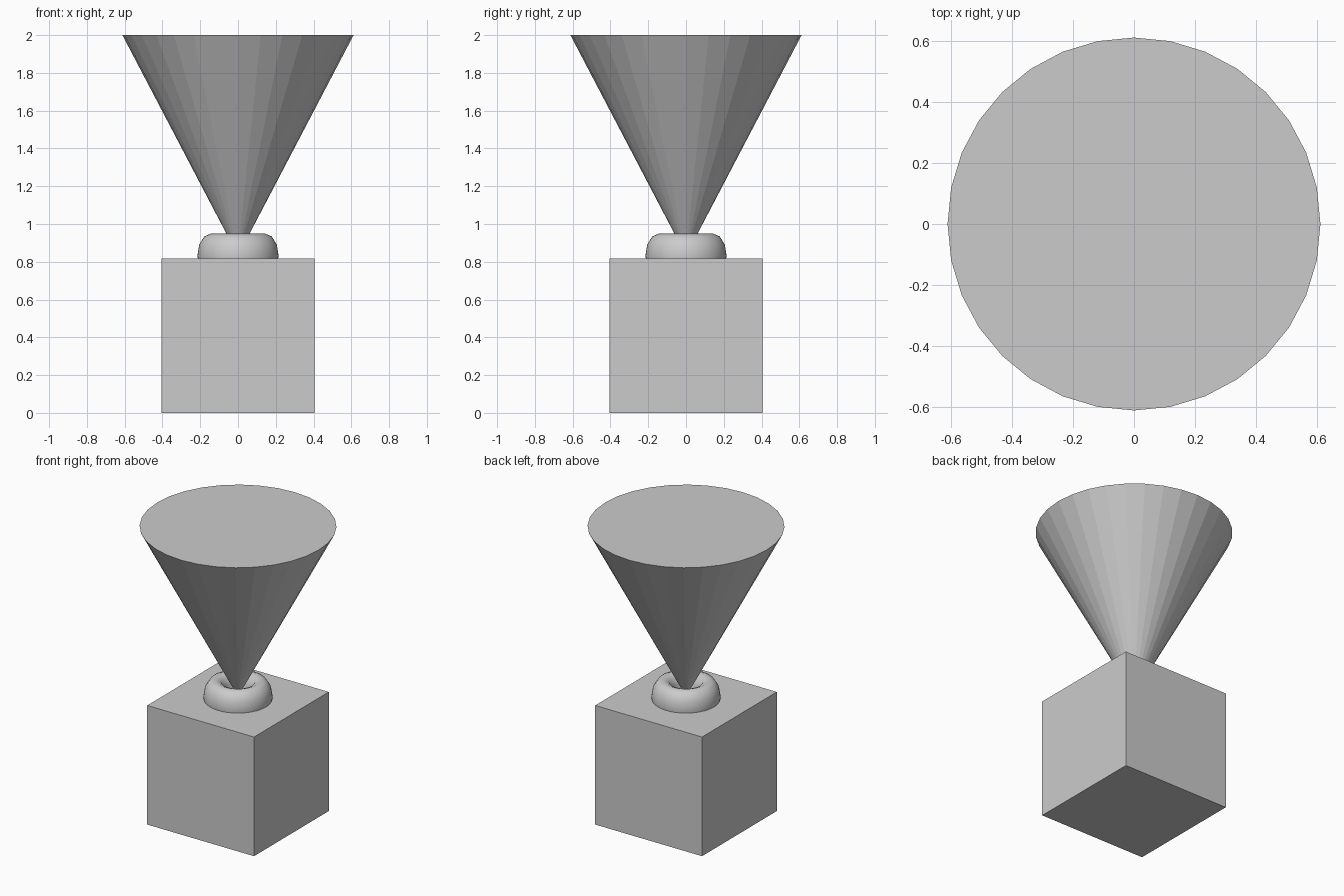
import bpy
import math

if "Cube" in bpy.data.objects:
    bpy.data.objects.remove(bpy.data.objects["Cube"])


def finish(name, smooth=False):
    obj = bpy.context.object
    obj.name = name
    bpy.ops.object.transform_apply(location=False, rotation=False, scale=True)
    if smooth:
        bpy.ops.object.shade_smooth()
    return obj


# Square block the model stands on
BLOCK_W, BLOCK_H = 0.81, 0.817
bpy.ops.mesh.primitive_cube_add(size=1, location=(0, 0, BLOCK_H / 2))
bpy.context.object.scale = (BLOCK_W, BLOCK_W, BLOCK_H)
finish("base_block")

# Ring stretched upwards, half sunk into the block
RING_Z = 0.832
bpy.ops.mesh.primitive_torus_add(
    major_radius=0.142, minor_radius=0.073,
    major_segments=48, minor_segments=12, location=(0, 0, RING_Z))
bpy.context.object.scale.z = 0.118 / 0.073
finish("collar_ring", smooth=True)

# Upside-down cone whose tip sits in the ring
CONE_H = 2.0 - RING_Z
bpy.ops.mesh.primitive_cone_add(
    vertices=32, radius1=0.612, radius2=0, depth=CONE_H,
    location=(0, 0, RING_Z + CONE_H / 2), rotation=(math.pi, 0, 0))
finish("inverted_cone")
